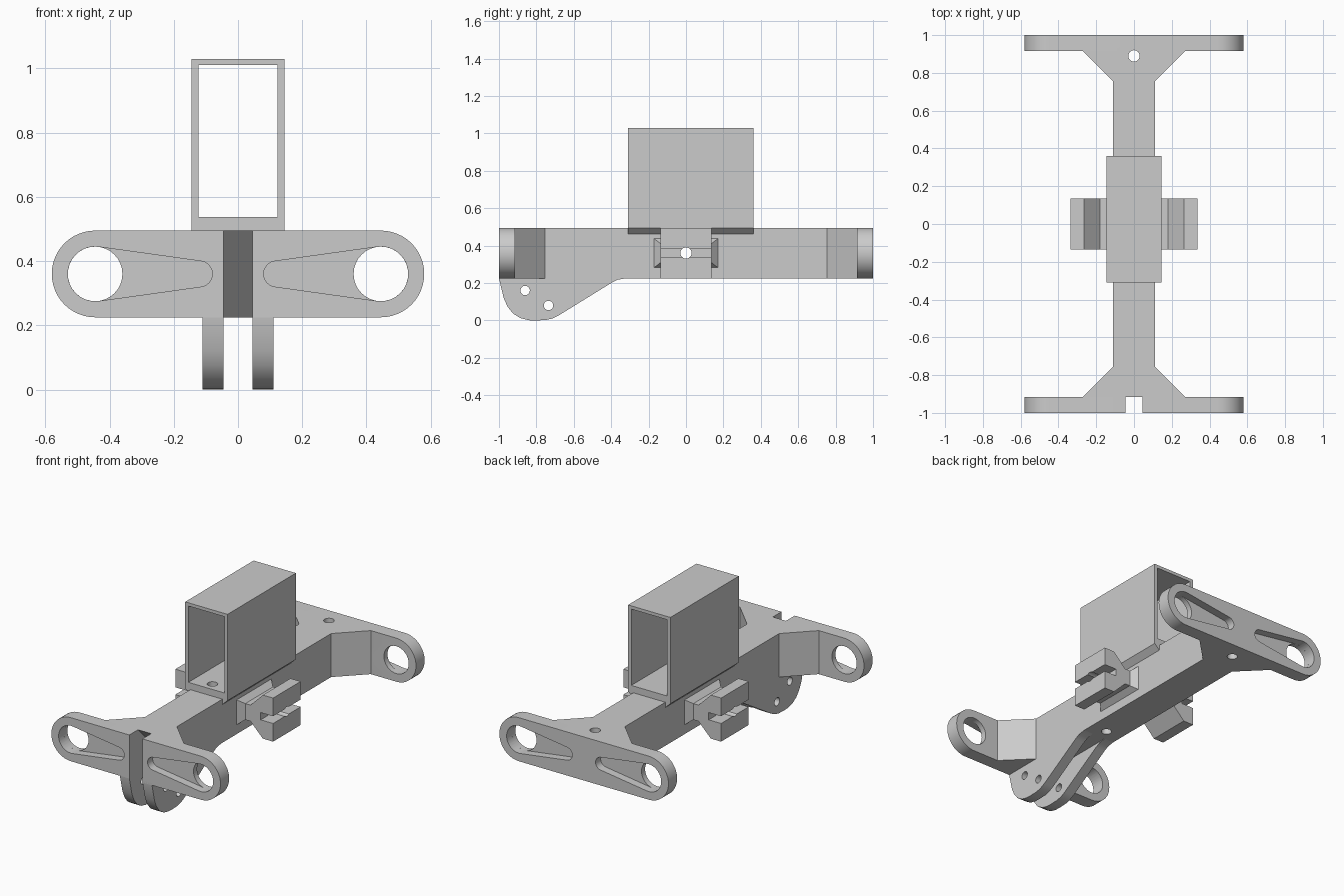
import bpy, bmesh
from math import sin, cos, acos, pi, radians

if "Cube" in bpy.data.objects:
    bpy.data.objects.remove(bpy.data.objects["Cube"], do_unlink=True)

GREY = (0.6, 0.6, 0.6, 1)
mat = bpy.data.materials.new("plain grey")
mat.use_nodes = True
mat.diffuse_color = GREY
mat.node_tree.nodes["Principled BSDF"].inputs["Base Color"].default_value = GREY

LOW, HIGH, MID = 0.225, 0.495, 0.36


def prism(name, points, axis, lo, hi):
    """Extrude a 2D outline along an axis; the outline uses the other two axes in order."""
    def place(p, h):
        c = list(p)
        c.insert("xyz".index(axis), h)
        return c
    bm = bmesh.new()
    a = [bm.verts.new(place(p, lo)) for p in points]
    b = [bm.verts.new(place(p, hi)) for p in points]
    bm.faces.new(a)
    bm.faces.new(b)
    n = len(a)
    for i in range(n):
        j = (i + 1) % n
        bm.faces.new((a[i], a[j], b[j], b[i]))
    bmesh.ops.recalc_face_normals(bm, faces=bm.faces)
    mesh = bpy.data.meshes.new(name)
    bm.to_mesh(mesh)
    bm.free()
    ob = bpy.data.objects.new(name, mesh)
    bpy.context.collection.objects.link(ob)
    mesh.materials.append(mat)
    return ob


def rect(u0, u1, v0, v1):
    return [(u0, v0), (u1, v0), (u1, v1), (u0, v1)]


def arc(u, v, r, start, end, n=24):
    return [(u + r * cos(start + (end - start) * i / n),
             v + r * sin(start + (end - start) * i / n)) for i in range(n + 1)]


def circle(u, v, r):
    return arc(u, v, r, 0, 2 * pi, 32)[:-1]


def belt(u1, r1, u2, r2):
    """Outline wrapped around two circles at mid height, the first on the right."""
    t = pi - acos((r1 - r2) / (u1 - u2))
    return arc(u1, MID, r1, -t, t) + arc(u2, MID, r2, t, 2 * pi - t)


def flip(points):
    return [(-u, v) for u, v in points]


# Cutters
cutters = {
    "pivot_notch": prism("pivot_notch", rect(-0.045, 0.045, 0.1, 0.6), "y", -1.1, -0.915),
    "pivot_ramp": prism("pivot_ramp", [(-1, 0.58), (-1, 0.1), (-0.52, 0.1)], "x", -0.045, 0.045),
    "back_bolt": prism("back_bolt", circle(0, 0.89, 0.03), "z", 0.1, 0.6),
    "front_bolt": prism("front_bolt", circle(0, -0.25, 0.03), "z", 0.1, 0.7),
    "cross_bolt": prism("cross_bolt", circle(0, MID, 0.03), "x", -0.5, 0.5),
    "tube_inside": prism("tube_inside", rect(-0.123, 0.123, 0.537, 1.01), "y", -0.5, 0.5),
    "pin_low": prism("pin_low", circle(-0.735, 0.08, 0.025), "x", -0.3, 0.3),
    "pin_high": prism("pin_high", circle(-0.86, 0.16, 0.025), "x", -0.3, 0.3),
}
for side, mirror in (("left", list), ("right", flip)):
    cutters[side + "_eye"] = prism(side + "_eye", mirror(circle(0.445, MID, 0.085)), "y", -1.2, 1.2)
    slot = mirror(belt(0.445, 0.085, 0.12, 0.04))
    cutters[side + "_front_pocket"] = prism(side + "_front_pocket", slot, "y", -1.1, -0.95)
    cutters[side + "_back_pocket"] = prism(side + "_back_pocket", slot, "y", 0.95, 1.1)


def finish(ob, *cuts):
    """Cut the named shapes away and shade the rounded faces."""
    bpy.ops.object.select_all(action="DESELECT")
    bpy.context.view_layer.objects.active = ob
    ob.select_set(True)
    for c in cuts:
        m = ob.modifiers.new(c, "BOOLEAN")
        m.operation = "DIFFERENCE"
        m.solver = "EXACT"
        m.object = cutters[c]
        bpy.ops.object.modifier_apply(modifier=m.name)
    bpy.ops.object.shade_smooth_by_angle(angle=radians(30))


# Central beam widening at both ends
quarter = [(0.27, -0.915), (0.11, -0.755)]
half = quarter + [(x, -y) for x, y in reversed(quarter)]
beam = prism("beam", half + [(-x, y) for x, y in reversed(half)], "z", LOW, HIGH)
finish(beam, "pivot_ramp", "back_bolt", "front_bolt", "cross_bolt")

# Rounded end plates with eyes and pockets
capsule = belt(0.445, 0.135, -0.445, 0.135)
front = prism("front_plate", capsule, "y", -1, -0.915)
finish(front, "pivot_notch", "left_front_pocket", "right_front_pocket", "left_eye", "right_eye")
back = prism("back_plate", capsule, "y", 0.915, 1)
finish(back, "back_bolt", "left_back_pocket", "right_back_pocket", "left_eye", "right_eye")

# Rectangular tube with chamfered foot
tube = prism("tube", [(0.145, 1.03), (-0.145, 1.03), (-0.145, HIGH), (-0.11, 0.462),
                      (0.11, 0.462), (0.145, HIGH)], "y", -0.31, 0.36)
finish(tube, "tube_inside", "front_bolt")

# Lower pivot fins
fin = [(-1, 0.24), (-1, LOW), (-0.975, 0.12), (-0.955, 0.075), (-0.925, 0.037), (-0.885, 0.012),
       (-0.84, 0.001), (-0.8, 0), (-0.75, 0.002), (-0.715, 0.01), (-0.68, 0.027),
       (-0.4, 0.2), (-0.365, 0.218), (-0.32, LOW), (-0.32, 0.24)]
for side, x in (("left", 0.045), ("right", -0.11)):
    finish(prism(side + "_fin", fin, "x", x, x + 0.065), "pin_low", "pin_high")

# Side clips: tapered boss plus slotted head
jaw = [(0.1, 0.05), (0.18, 0.05), (0.265, 0.135), (0.335, 0.135), (0.335, 0.0225), (0.25, 0.0225)]
profile = [(x, MID + z) for x, z in jaw] + [(x, MID - z) for x, z in reversed(jaw)]
for side, mirror, s in (("left", list, 1), ("right", flip, -1)):
    finish(prism(side + "_clip", mirror(profile), "y", -0.135, 0.135), "cross_bolt")
    boss = prism(side + "_boss", rect(-0.17, 0.17, 0.283, 0.437), "x", s * 0.11, s * 0.145)
    for v in boss.data.vertices:
        if abs(v.co.x) > 0.13:
            v.co.y *= 0.135 / 0.17
            v.co.z = MID + (v.co.z - MID) * 0.05 / 0.077
    finish(boss, "cross_bolt")

for c in cutters.values():
    bpy.data.objects.remove(c, do_unlink=True)
